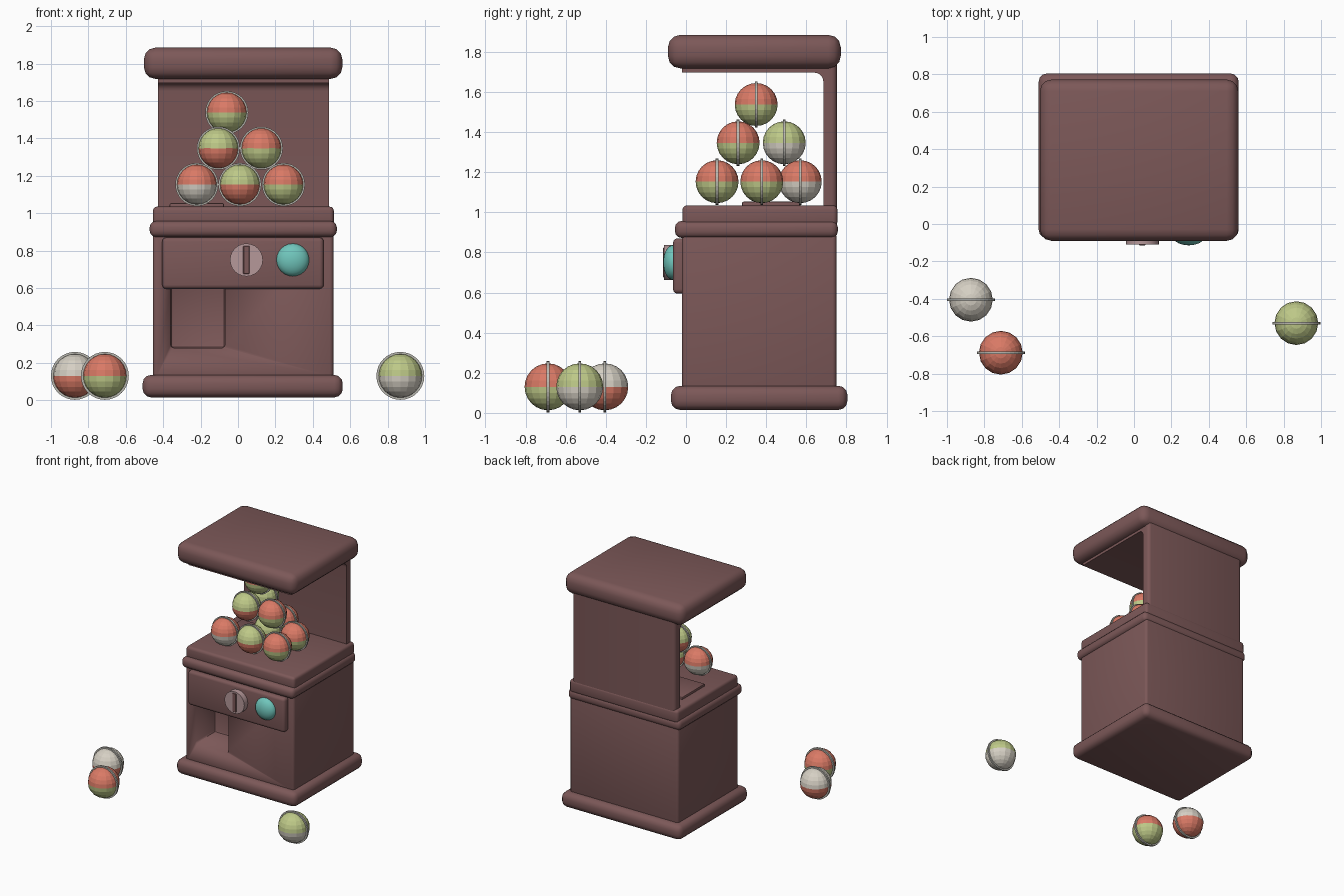
import bpy, bmesh, math
from mathutils import Matrix

if "Cube" in bpy.data.objects:
    bpy.data.objects.remove(bpy.data.objects["Cube"])


def material(name, r, g, b):
    lin = [((c / 255 + 0.055) / 1.055) ** 2.4 for c in (r, g, b)]
    m = bpy.data.materials.new(name)
    m.diffuse_color = (*lin, 1)
    m.use_nodes = True
    m.node_tree.nodes["Principled BSDF"].inputs["Base Color"].default_value = m.diffuse_color
    return m


BROWN = material("cabinet brown", 124, 88, 88)
RED = material("capsule red", 218, 122, 102)
GREEN = material("capsule green", 190, 201, 136)
CREAM = material("capsule cream", 214, 208, 196)
RING = material("seam grey", 185, 183, 175)
KNOB = material("dial mauve", 182, 152, 154)
TEAL = material("button teal", 112, 198, 188)


def finish(name, bm, mats, smooth=True):
    mesh = bpy.data.meshes.new(name)
    bmesh.ops.recalc_face_normals(bm, faces=bm.faces)
    bm.to_mesh(mesh)
    bm.free()
    for m in mats:
        mesh.materials.append(m)
    ob = bpy.data.objects.new(name, mesh)
    bpy.context.collection.objects.link(ob)
    if smooth:
        bpy.ops.object.select_all(action='DESELECT')
        ob.select_set(True)
        bpy.context.view_layer.objects.active = ob
        bpy.ops.object.shade_smooth_by_angle(angle=math.radians(32))
    return ob


def box(name, x, y, z, bevel=0.0, segments=3, mat=BROWN):
    """Rounded box from (min, max) ranges."""
    bm = bmesh.new()
    size = Matrix.Diagonal((x[1] - x[0], y[1] - y[0], z[1] - z[0], 1))
    mid = Matrix.Translation((sum(x) / 2, sum(y) / 2, sum(z) / 2))
    bmesh.ops.create_cube(bm, size=1, matrix=mid @ size)
    if bevel:
        bmesh.ops.bevel(bm, geom=bm.edges[:], offset=bevel, segments=segments,
                        profile=0.5, affect='EDGES')
    return finish(name, bm, [mat])


def disc(bm, centre, radius, depth, segments):
    """Cylinder with its axis along y."""
    return bmesh.ops.create_cone(
        bm, cap_ends=True, segments=segments, radius1=radius, radius2=radius, depth=depth,
        matrix=Matrix.Translation(centre) @ Matrix.Rotation(math.pi / 2, 4, 'X'))


def capsule(name, centre, radius, ring, top, bottom):
    """Two-colour ball with a thin upright seam ring."""
    bm = bmesh.new()
    bmesh.ops.create_uvsphere(bm, u_segments=16, v_segments=12, radius=radius,
                              matrix=Matrix.Translation(centre))
    for f in bm.faces:
        f.material_index = 0 if f.calc_center_median().z > centre[2] else 1
    n = len(bm.faces)
    disc(bm, centre, ring, 0.014, 32)
    bm.faces.ensure_lookup_table()
    for f in bm.faces[n:]:
        f.material_index = 2
    finish(name, bm, [top, bottom, RING], smooth=False)


# Plinth, cabinet, ledges and roof
box("plinth", (-0.51, 0.56), (-0.075, 0.805), (0.015, 0.135), 0.045)
cabinet = box("cabinet", (-0.455, 0.51), (-0.02, 0.75), (0.11, 0.90), 0.02)
box("lower_ledge", (-0.472, 0.528), (-0.055, 0.757), (0.873, 0.957), 0.032)
box("upper_ledge", (-0.455, 0.512), (-0.018, 0.755), (0.93, 1.035), 0.022)
box("roof", (-0.503, 0.558), (-0.09, 0.772), (1.718, 1.885), 0.062)

# Dispensing opening cut into the cabinet front
cutter = box("opening_cutter", (-0.36, -0.07), (-0.2, 0.22), (0.28, 0.61), 0.015, 2)
cutter.hide_render = True
cut = cabinet.modifiers.new("opening", 'BOOLEAN')
cut.operation = 'DIFFERENCE'
cut.solver = 'EXACT'
cut.object = cutter
bpy.context.view_layer.update()
carved = bpy.data.meshes.new_from_object(
    cabinet.evaluated_get(bpy.context.evaluated_depsgraph_get()))
cabinet.modifiers.clear()
cabinet.data = carved
bpy.data.objects.remove(cutter)

# Back wall and ceiling: one filleted L profile extruded across x
profile = [(0.685, 1.0), (0.752, 1.0), (0.752, 1.74), (-0.02, 1.74), (-0.02, 1.697)]
for i in range(6):
    a = math.radians(90 - 18 * i)
    profile.append((0.64 + 0.045 * math.cos(a), 1.652 + 0.045 * math.sin(a)))
bm = bmesh.new()
face = bm.faces.new([bm.verts.new((-0.427, y, z)) for y, z in profile])
ext = bmesh.ops.extrude_face_region(bm, geom=[face])
bmesh.ops.translate(bm, vec=(0.914, 0, 0),
                    verts=[v for v in ext["geom"] if isinstance(v, bmesh.types.BMVert)])
outer = [e for e in bm.edges if all(v.co.y > 0.74 for v in e.verts)
         and abs(e.verts[0].co.z - e.verts[1].co.z) > 0.5]
bmesh.ops.bevel(bm, geom=outer, offset=0.025, segments=3, profile=0.5, affect='EDGES')
finish("back_wall_and_ceiling", bm, [BROWN])

# Control panel, flat hatch plate
box("control_panel", (-0.405, 0.458), (-0.065, 0.02), (0.595, 0.87), 0.022)
box("hatch_plate", (-0.365, -0.075), (0.28, 0.57), (1.02, 1.053), 0.006, 2)

# Coin dial with slot
bm = bmesh.new()
disc(bm, (0.045, -0.08, 0.75), 0.088, 0.06, 24)
finish("coin_dial", bm, [KNOB])
box("dial_slot", (0.028, 0.062), (-0.114, -0.106), (0.675, 0.825), 0.003, 1)

# Domed button
bm = bmesh.new()
bmesh.ops.create_uvsphere(bm, u_segments=24, v_segments=14, radius=1, matrix=(
    Matrix.Translation((0.293, -0.062, 0.75)) @ Matrix.Diagonal((0.088, 0.052, 0.088, 1))
    @ Matrix.Rotation(math.pi / 2, 4, 'X')))
finish("button", bm, [TEAL])

# Pyramid of capsules on the ledge
pile = [
    (-0.22, 0.155, 1.153, RED, CREAM), (0.01, 0.155, 1.153, GREEN, RED),
    (0.243, 0.155, 1.153, RED, GREEN), (0.01, 0.378, 1.153, GREEN, RED),
    (0.243, 0.378, 1.153, RED, GREEN), (0.01, 0.57, 1.153, RED, CREAM),
    (-0.105, 0.26, 1.347, GREEN, RED), (0.125, 0.26, 1.347, RED, GREEN),
    (-0.105, 0.49, 1.347, GREEN, CREAM), (-0.06, 0.35, 1.538, RED, GREEN),
]
for i, (x, y, z, top, bottom) in enumerate(pile):
    capsule(f"pile_capsule_{i + 1}", (x, y, z), 0.107, 0.115, top, bottom)

# Loose capsules on the floor
floor = [(-0.872, -0.405, CREAM, RED), (-0.712, -0.688, RED, GREEN), (0.868, -0.53, GREEN, CREAM)]
for i, (x, y, top, bottom) in enumerate(floor):
    capsule(f"floor_capsule_{i + 1}", (x, y, 0.13), 0.117, 0.128, top, bottom)
